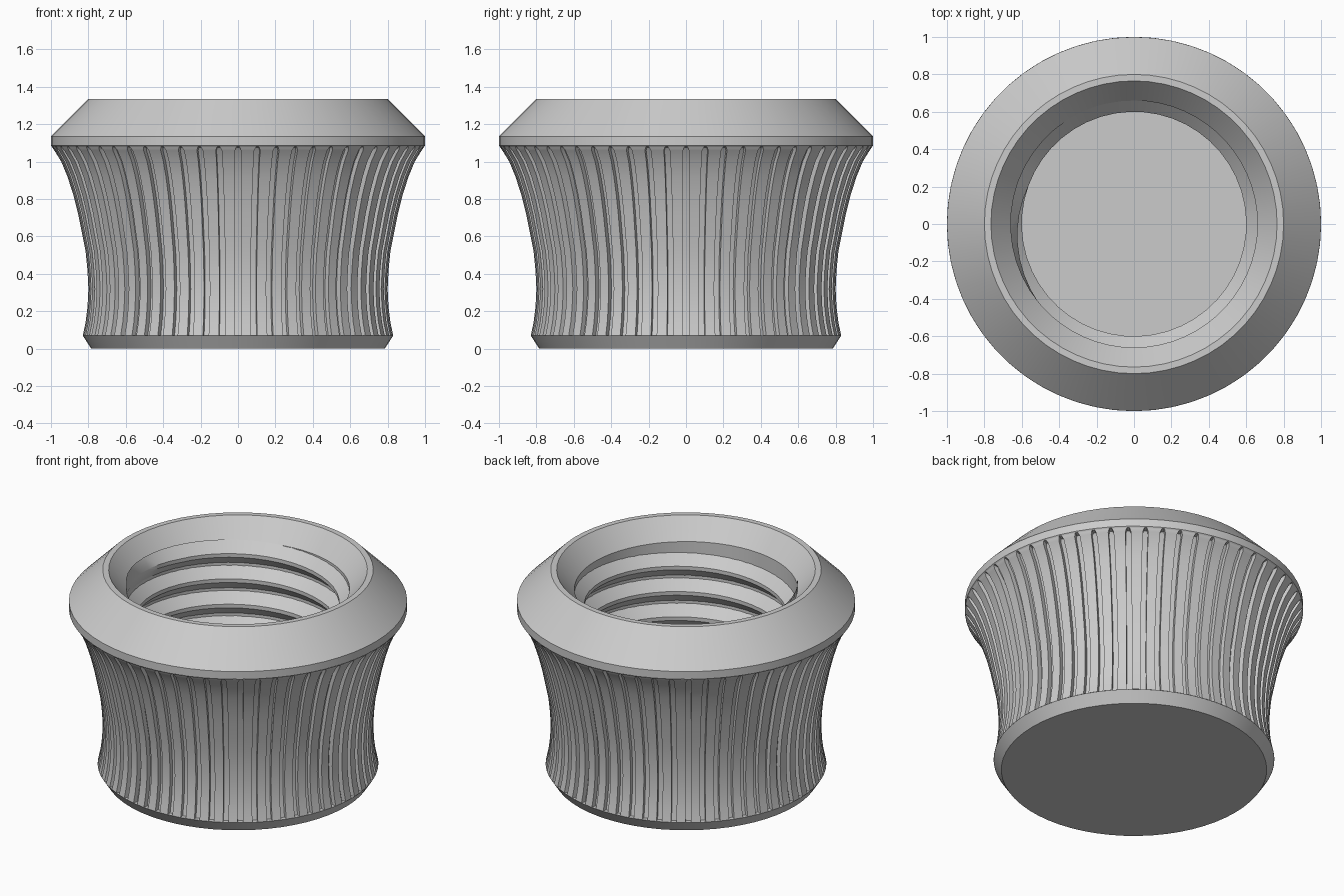
import bpy
import bmesh
from math import cos, sin, pi, radians

cube = bpy.data.objects.get("Cube")
if cube:
    bpy.data.objects.remove(cube)

GROOVES = 60
SEGMENTS = 60

gray = bpy.data.materials.new("plain gray")
gray.use_nodes = True
COLOR = (0.6, 0.6, 0.6, 1)
gray.diffuse_color = COLOR
gray.node_tree.nodes["Principled BSDF"].inputs["Base Color"].default_value = COLOR


def polar(r, a, z):
    return (r * cos(a), r * sin(a), z)


def skin(name, rows, closed=True, angle=30):
    """Bridge successive rows of points into one surface."""
    bm = bmesh.new()
    grid = [[bm.verts.new(p) for p in row] for row in rows]
    for low, high in zip(grid, grid[1:]):
        count = len(low)
        for i in range(count if closed else count - 1):
            j = (i + 1) % count
            bm.faces.new((low[i], low[j], high[j], high[i]))
    bmesh.ops.remove_doubles(bm, verts=bm.verts, dist=0.0001)
    mesh = bpy.data.meshes.new(name)
    bm.to_mesh(mesh)
    bm.free()
    mesh.materials.append(gray)
    obj = bpy.data.objects.new(name, mesh)
    bpy.context.collection.objects.link(obj)
    bpy.ops.object.select_all(action='DESELECT')
    obj.select_set(True)
    bpy.context.view_layer.objects.active = obj
    bpy.ops.object.shade_smooth_by_angle(angle=radians(angle))
    return obj


def lathe(name, profile):
    turn = [2 * pi * i / SEGMENTS for i in range(SEGMENTS)]
    return skin(name, [[polar(r, a, z) for a in turn] for r, z in profile])


# Chamfered foot with a closed underside
lathe("foot", [(0, 0), (0.785, 0), (0.83, 0.07)])

# Waisted grip with slots all round: height, radius, slot half width, slot depth
W, D = 0.016, 0.03
waist = [(0.07, 0.83), (0.14, 0.815), (0.22, 0.805), (0.32, 0.80), (0.42, 0.805),
         (0.52, 0.815), (0.62, 0.835), (0.72, 0.855), (0.82, 0.88), (0.92, 0.912),
         (1.0, 0.945), (1.06, 0.982)]
levels = [(0.07, 0.83, W, 0)] + [(z, r, W, D) for z, r in waist]
levels += [(1.075, 0.993, W * 0.6, D), (1.08, 0.995, W * 0.4, 0), (1.085, 1.0, W, 0)]


def slotted_ring(z, r, w, d):
    ring = []
    for i in range(GROOVES):
        a = 2 * pi * i / GROOVES - pi / 2
        for side, depth in ((-1, 0), (-1, d), (1, d), (1, 0)):
            ring.append(polar(r - depth, a + side * w / r, z))
    return ring


skin("grip", [slotted_ring(*level) for level in levels])

# Sloped collar and flat rim
lathe("collar", [(1.0, 1.085), (1.0, 1.135), (0.8, 1.335), (0.765, 1.335)])

# Funnel mouth and blind bore
lathe("bore", [(0.765, 1.335), (0.66, 1.21), (0.66, 0.2), (0, 0.2)])

# Helical screw thread inside the bore, fading out at both ends
PITCH, TURNS, STEPS = 0.165, 6, 48
rows = []
for i in range(TURNS * STEPS + 1):
    a = 2 * pi * i / STEPS + radians(220)
    z = 0.2 + PITCH * i / STEPS
    fade = min(1, i / 8, (TURNS * STEPS - i) / 8)
    crest = 0.662 - 0.062 * fade
    rows.append([polar(0.662, a, z - 0.075), polar(crest, a, z - 0.012),
                 polar(crest, a, z + 0.012), polar(0.662, a, z + 0.075)])
thread = skin("screw_thread", rows, closed=False)
thread.data.flip_normals()
